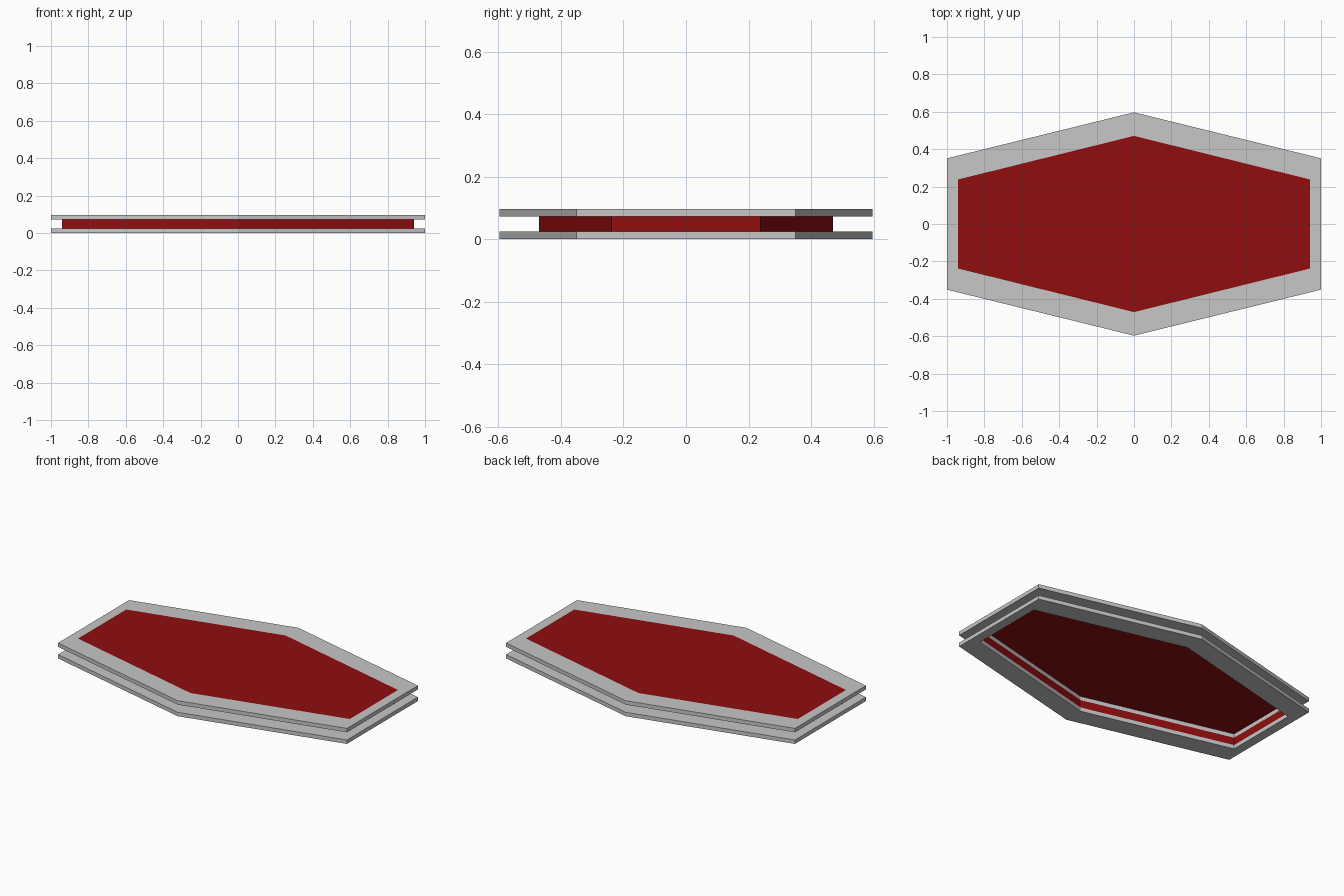
import bpy
import bmesh

cube = bpy.data.objects.get("Cube")
if cube:
    bpy.data.objects.remove(cube, do_unlink=True)

TOP, RIM = 0.097, 0.0245


def material(name, colour):
    mat = bpy.data.materials.new(name)
    mat.use_nodes = True
    mat.diffuse_color = colour
    mat.node_tree.nodes["Principled BSDF"].inputs["Base Color"].default_value = colour
    return mat


def hexagon(bm, half_length, corner_y, tip_y, z):
    """Counter-clockwise stretched hexagon with its points on the y axis."""
    outline = [(half_length, -corner_y), (half_length, corner_y), (0, tip_y),
               (-half_length, corner_y), (-half_length, -corner_y), (0, -tip_y)]
    return [bm.verts.new((x, y, z)) for x, y in outline]


def outer(bm, z):
    return hexagon(bm, 1.0, 0.351, 0.597, z)


def inner(bm, z):
    return hexagon(bm, 0.941, 0.238, 0.471, z)


def bridge(bm, a, b):
    for i in range(len(a)):
        j = (i + 1) % len(a)
        bm.faces.new((a[i], a[j], b[j], b[i]))


def finish(name, bm, mat):
    mesh = bpy.data.meshes.new(name)
    bm.to_mesh(mesh)
    bm.free()
    mesh.materials.append(mat)
    obj = bpy.data.objects.new(name, mesh)
    bpy.context.collection.objects.link(obj)
    return obj


def rim(name, low, high, mat):
    bm = bmesh.new()
    loops = [outer(bm, low), outer(bm, high), inner(bm, high), inner(bm, low)]
    for k in range(4):
        bridge(bm, loops[k], loops[(k + 1) % 4])
    return finish(name, bm, mat)


grey = material("light grey", (0.58, 0.57, 0.57, 1))
red = material("deep red", (0.28, 0.004, 0.005, 1))

# Two flat hexagonal rims
rim("lower_rim", 0, RIM, grey)
rim("upper_rim", TOP - RIM, TOP, grey)

# Thin wall joining the rims
bm = bmesh.new()
bridge(bm, inner(bm, RIM), inner(bm, TOP - RIM))
finish("core_wall", bm, red)

# Panel closing the upper rim; the underside stays open
bm = bmesh.new()
bm.faces.new(inner(bm, TOP))
finish("top_panel", bm, red)
